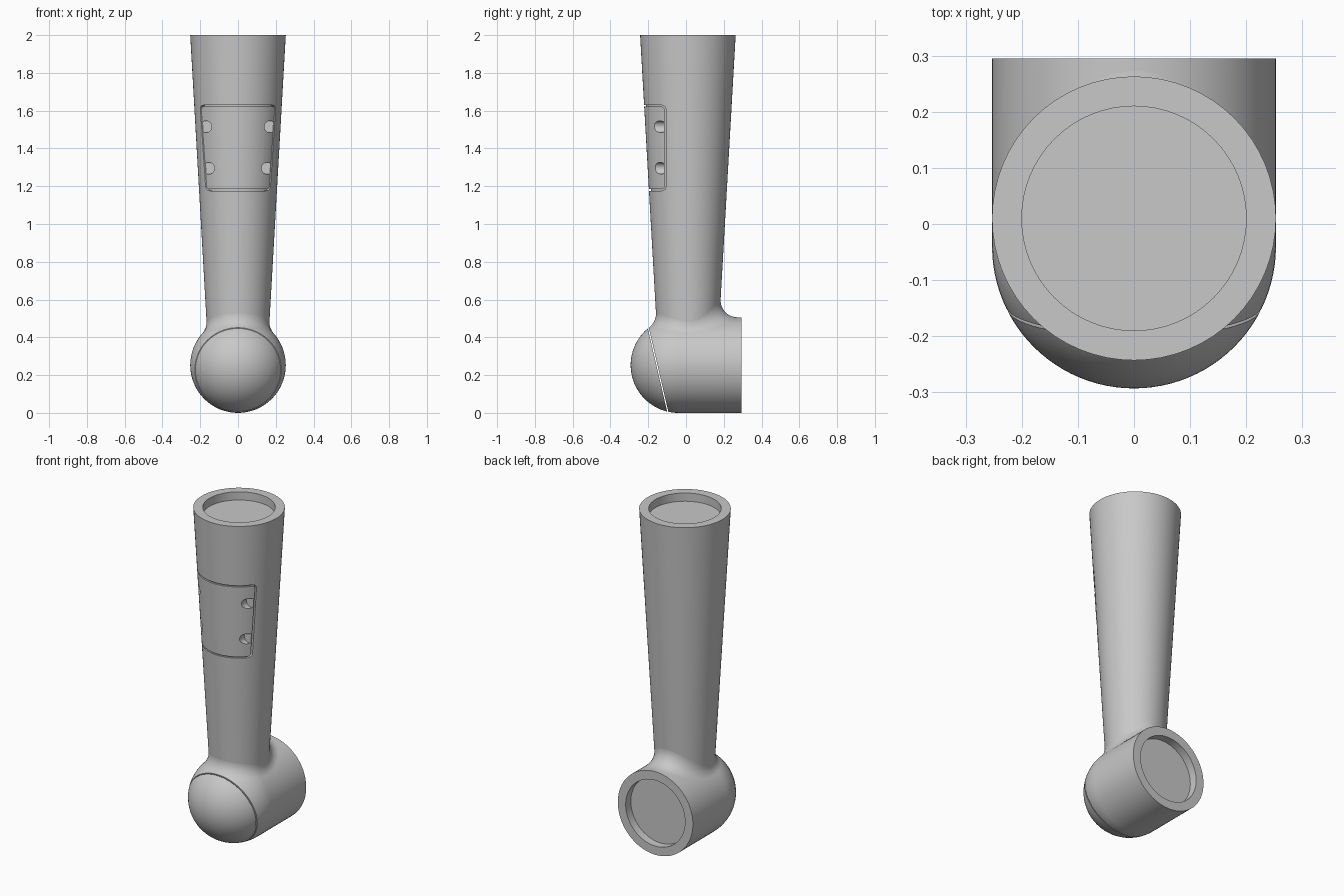
import bpy, bmesh, math
from mathutils import Matrix, Vector

cube = bpy.data.objects.get("Cube")
if cube:
    bpy.data.objects.remove(cube)

grey = bpy.data.materials.new("plain grey")
grey.use_nodes = True
grey.diffuse_color = (0.58, 0.58, 0.58, 1)
for node in grey.node_tree.nodes:
    if node.type == 'BSDF_PRINCIPLED':
        node.inputs["Base Color"].default_value = grey.diffuse_color

RAD = 0.253          # elbow radius, and tube radius at its mouth
BORE = 0.2           # socket radius
AXIS_Y = 0.01        # tube axis
DOME_Y = -0.04       # centre of the elbow's dome
FILLET = 0.09
SIDES = 64


def tube_radius(z):
    return RAD - 0.057 * (2 - z)


def finish(bm, name):
    bmesh.ops.recalc_face_normals(bm, faces=bm.faces)
    mesh = bpy.data.meshes.new(name)
    bm.to_mesh(mesh)
    bm.free()
    mesh.materials.append(grey)
    obj = bpy.data.objects.new(name, mesh)
    bpy.context.scene.collection.objects.link(obj)
    return obj


def lathe(name, profile, matrix=Matrix(), sides=SIDES):
    """Spin (radius, height) points round local z."""
    bm = bmesh.new()
    verts = [bm.verts.new((r, 0, h)) for r, h in profile]
    edges = [bm.edges.new(pair) for pair in zip(verts, verts[1:])]
    bmesh.ops.spin(bm, geom=verts + edges, cent=(0, 0, 0), axis=(0, 0, 1),
                   angle=math.tau, steps=sides, use_duplicate=False)
    bmesh.ops.remove_doubles(bm, verts=bm.verts, dist=1e-5)
    bm.transform(matrix)
    return finish(bm, name)


def rod(name, radius, low, high, matrix, sides=32):
    return lathe(name, [(0, low), (radius, low), (radius, high), (0, high)],
                 matrix, sides)


def panel_block(name, grow):
    """Rounded block through the front of the tube, extruded along x."""
    y0, y1, z0, z1 = -0.4, -0.11 + grow, 1.18 - grow, 1.625 + grow
    r = 0.02 + grow
    outline = [(y0, z0)]
    for cz, start in ((z0 + r, -90), (z1 - r, 0)):
        for i in range(7):
            a = math.radians(start + i * 15)
            outline.append((y1 - r + r * math.cos(a), cz + r * math.sin(a)))
    outline.append((y0, z1))
    bm = bmesh.new()
    half = 0.4 + grow
    face = bm.faces.new([bm.verts.new((-half, y, z)) for y, z in outline])
    new = bmesh.ops.extrude_face_region(bm, geom=[face])["geom"]
    bmesh.ops.translate(bm, vec=(2 * half, 0, 0),
                        verts=[v for v in new if isinstance(v, bmesh.types.BMVert)])
    return finish(bm, name)


def cut(obj, cutter):
    """Subtract the cutter and discard it."""
    cutter.hide_render = True
    mod = obj.modifiers.new("cut", 'BOOLEAN')
    mod.operation = 'DIFFERENCE'
    mod.solver = 'EXACT'
    mod.object = cutter
    bpy.context.view_layer.objects.active = obj
    bpy.ops.object.modifier_apply(modifier=mod.name)
    bpy.data.objects.remove(cutter)


# Tapered tube with a shallow socket in its top
tube_at = Matrix.Translation((0, AXIS_Y, 0))
rings = [0.3, 0.7, 1.1, 1.7, 2.0]
tube = lathe("tapered_tube",
             [(0, 0.3)] + [(tube_radius(z), z) for z in rings]
             + [(BORE, 2), (BORE, 1.95), (0, 1.95)], tube_at)

# Thin groove around the access panel
groove = panel_block("panel_groove", 0.004)
cut(groove, panel_block("panel_inside", -0.004))
cut(groove, lathe("tube_core", [(0, 0.9), (tube_radius(0.9) - 0.01, 0.9),
                                (tube_radius(1.9) - 0.01, 1.9), (0, 1.9)], tube_at))
cut(tube, groove)

# Four screw pockets at the panel's edges
to_front = Matrix.Rotation(math.radians(90), 4, 'X')
for side in (-1, 1):
    for x, z in ((0.17, 1.515), (0.155, 1.295)):
        place = Matrix.Translation((side * x, 0, z)) @ to_front
        cut(tube, rod("panel_pocket", 0.031, 0.117, 0.4, place))

# Elbow: horizontal barrel with a domed front and a socket in the back
dome = [(RAD * math.sin(a), RAD * math.cos(a) - DOME_Y)
        for a in (i * math.pi / 48 for i in range(1, 25))]
elbow = lathe("elbow_barrel",
              [(0, RAD - DOME_Y)] + dome
              + [(RAD, -0.295), (BORE, -0.295), (BORE, -0.245), (0, -0.245)],
              Matrix.Translation((0, 0, RAD)) @ to_front)

# Slanted groove separating the dome cap
cap_at = (Matrix.Translation((0, DOME_Y, RAD))
          @ Matrix.Rotation(math.radians(103.1), 4, 'X'))
slit = rod("cap_groove", 0.4, 0.108, 0.114, cap_at, SIDES)
core = RAD - 0.01
cut(slit, lathe("cap_core", [(0, core)]
                + [(core * math.sin(i * math.pi / 32), core * math.cos(i * math.pi / 32))
                   for i in range(1, 32)] + [(0, -core)], cap_at))
cut(elbow, slit)

# Four screw pockets in the cap
for x in (-0.15, 0.15):
    for y in (-0.15, 0.145):
        cut(elbow, rod("cap_pocket", 0.032, 0.117, 0.4,
                       cap_at @ Matrix.Translation((x, y, 0))))

# Rolling-ball fillet where the tube meets the elbow
bm = bmesh.new()
columns = []
for i in range(SIDES):
    a = math.tau * i / SIDES
    out = Vector((math.cos(a), math.sin(a), 0))
    z = 0.55
    for _ in range(5):
        ball = out * (tube_radius(z) + FILLET) + Vector((0, AXIS_Y, 0))
        nearest = Vector((0, max(ball.y, DOME_Y), RAD))
        flat = Vector((ball.x, ball.y - nearest.y))
        z = RAD + math.sqrt((RAD + FILLET) ** 2 - flat.length_squared)
    ball.z = z
    to_elbow = (nearest - ball).normalized()
    angle = (-out).angle(to_elbow)
    columns.append([])
    for k in range(13):
        t = k / 12
        ray = (-out * math.sin((1 - t) * angle)
               + to_elbow * math.sin(t * angle)) / math.sin(angle)
        columns[-1].append(bm.verts.new(ball + ray * FILLET))
for i, col in enumerate(columns):
    prev = columns[i - 1]
    for k in range(12):
        bm.faces.new((prev[k], prev[k + 1], col[k + 1], col[k]))
fillet = finish(bm, "neck_fillet")
# The open collar's faces must point away from the tube
if sum(f.normal.z for f in fillet.data.polygons) < 0:
    fillet.data.flip_normals()

# Smooth shading with crisp rims
bpy.ops.object.select_all(action='DESELECT')
for obj in (tube, elbow, fillet):
    obj.select_set(True)
bpy.context.view_layer.objects.active = tube
bpy.ops.object.shade_smooth_by_angle(angle=math.radians(30))
